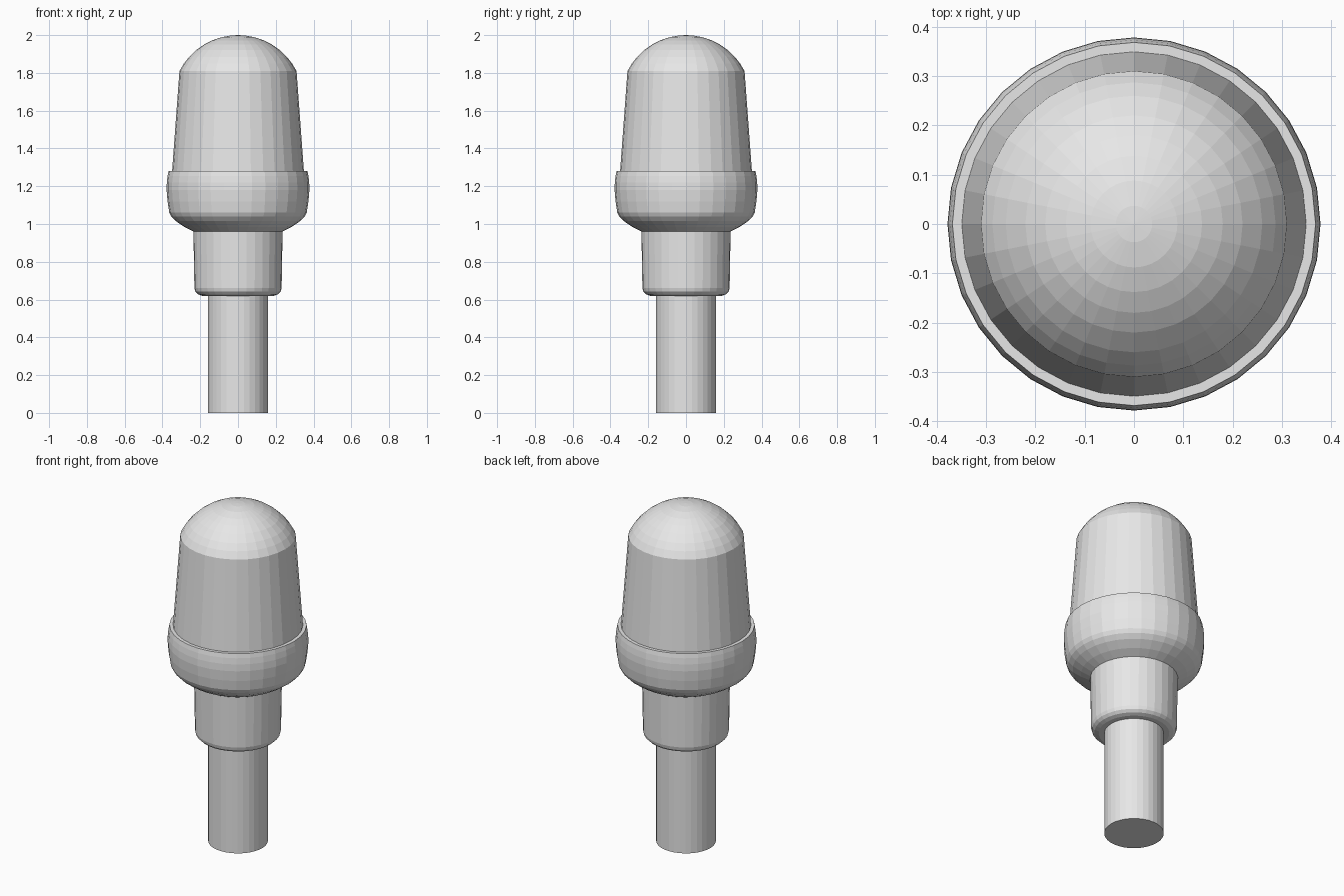
import bpy, math

if "Cube" in bpy.data.objects:
    bpy.data.objects.remove(bpy.data.objects["Cube"])

SIDES = 32
grey = bpy.data.materials.new("light_grey")
grey.diffuse_color = (0.8, 0.8, 0.8, 1)
grey.use_nodes = True
grey.node_tree.nodes["Principled BSDF"].inputs["Base Color"].default_value = grey.diffuse_color


def lathe(name, profile):
    """Revolve (radius, z) points, listed bottom to top, around z; radius 0 closes to a pole."""
    verts, faces, rings = [], [], []
    for r, z in profile:
        if r == 0:
            rings.append([len(verts)] * SIDES)
            verts.append((0, 0, z))
        else:
            rings.append(list(range(len(verts), len(verts) + SIDES)))
            for i in range(SIDES):
                a = 2 * math.pi * i / SIDES
                verts.append((r * math.cos(a), r * math.sin(a), z))
    for lo, hi in zip(rings, rings[1:]):
        for i in range(SIDES):
            j = (i + 1) % SIDES
            quad = [lo[i], lo[j], hi[j], hi[i]]
            faces.append(list(dict.fromkeys(quad)))
    mesh = bpy.data.meshes.new(name)
    mesh.from_pydata(verts, [], faces)
    mesh.materials.append(grey)
    mesh.update()
    ob = bpy.data.objects.new(name, mesh)
    bpy.context.collection.objects.link(ob)
    return ob


# Straight shaft with closed bottom
lathe("stem", [(0, 0), (0.16, 0), (0.16, 0.62)])

# Wider sleeve with rounded lower edge
lathe("collar", [(0.16, 0.62), (0.19, 0.62), (0.212, 0.628), (0.226, 0.642),
                 (0.231, 0.66), (0.236, 0.96)])

# Bulging cup with a flat rim
lathe("cup", [(0.236, 0.96), (0.285, 0.985), (0.33, 1.016), (0.353, 1.04), (0.364, 1.062),
              (0.373, 1.12), (0.378, 1.18), (0.377, 1.22), (0.373, 1.255),
              (0.368, 1.28), (0.349, 1.28)])

# Tapered body ending in a shallow spherical dome
R, top = 0.348, 2.0
dome = [(r, top - R + math.sqrt(R * R - r * r))
        for r in (0.31, 0.287, 0.26, 0.22, 0.18, 0.138, 0.088, 0.037)]
lathe("domed_body", [(0.349, 1.28)] + dome + [(0, top)])
